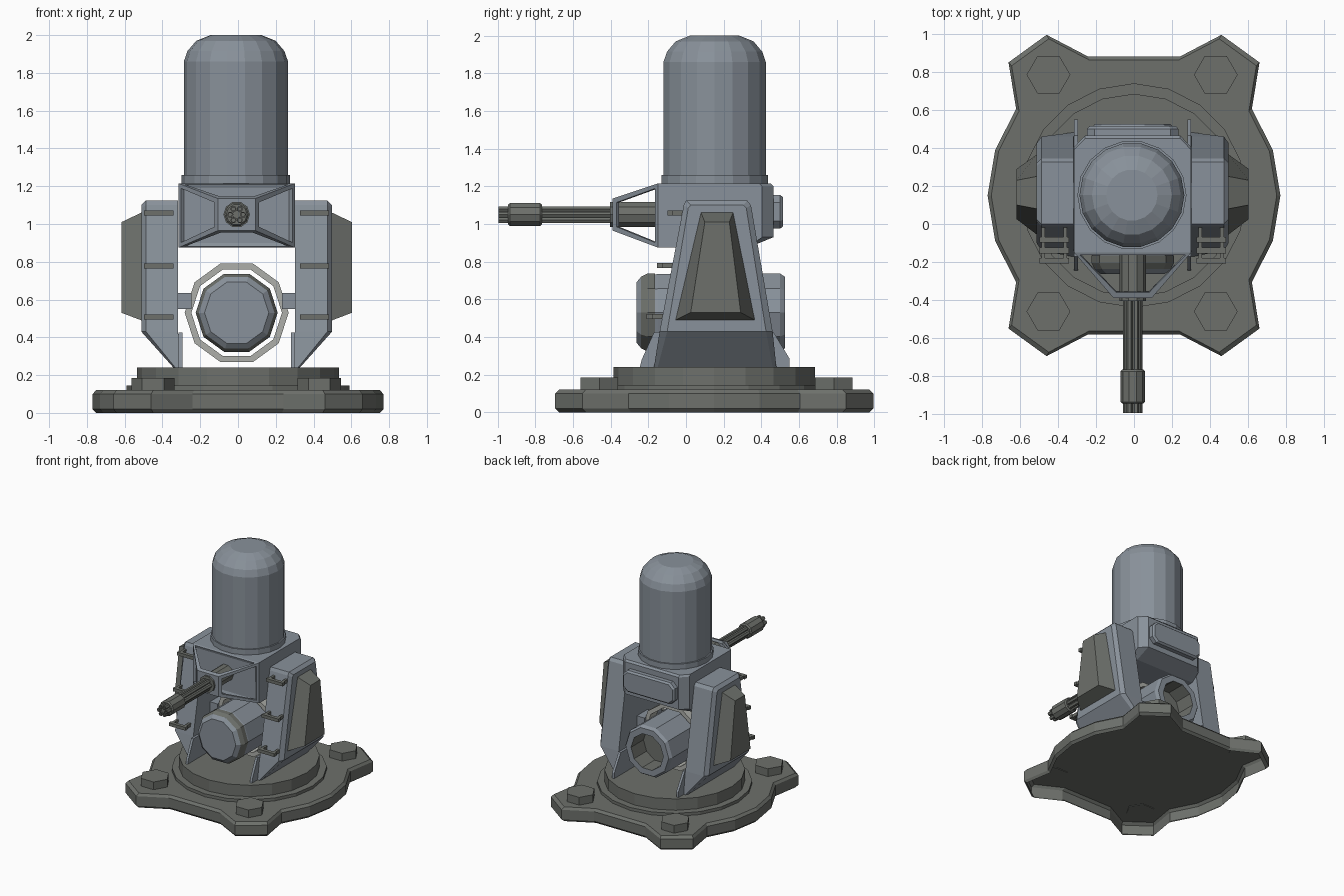
import bpy, bmesh, math

if "Cube" in bpy.data.objects:
    bpy.data.objects.remove(bpy.data.objects["Cube"])


def material(name, rgb):
    m = bpy.data.materials.new(name)
    m.diffuse_color = (*rgb, 1)
    m.use_nodes = True
    m.node_tree.nodes["Principled BSDF"].inputs["Base Color"].default_value = m.diffuse_color
    return m


BLUE = material("blue_grey_paint", (0.25, 0.285, 0.325))
OLIVE = material("dark_olive_grey", (0.153, 0.162, 0.147))
LIGHT = material("pale_grey", (0.42, 0.43, 0.40))
CX, CY = -0.007, 0.15          # turret axis


def finish(name, bm, *mats):
    bmesh.ops.recalc_face_normals(bm, faces=bm.faces[:])
    me = bpy.data.meshes.new(name)
    bm.to_mesh(me)
    bm.free()
    for m in mats:
        me.materials.append(m)
    ob = bpy.data.objects.new(name, me)
    bpy.context.collection.objects.link(ob)
    return ob


def loft(name, rings, *mats, closed=False, rule=None, first_cap=True):
    """Skin a list of equal-length point rings; cap the ends unless closed."""
    bm = bmesh.new()
    vs = [[bm.verts.new(p) for p in r] for r in rings]
    n = len(rings[0])
    pairs = list(zip(vs, vs[1:])) + ([(vs[-1], vs[0])] if closed else [])
    for a, b in pairs:
        for i in range(n):
            j = (i + 1) % n
            bm.faces.new((a[i], a[j], b[j], b[i]))
    if not closed:
        if first_cap:
            bm.faces.new(vs[0])
        bm.faces.new(vs[-1])
    bmesh.ops.recalc_face_normals(bm, faces=bm.faces[:])
    if rule:
        for f in bm.faces:
            f.material_index = rule(f)
    return finish(name, bm, *mats)


def box(name, x, y, z, mat):
    return loft(name, [[(x[0], y[0], h), (x[1], y[0], h), (x[1], y[1], h), (x[0], y[1], h)]
                       for h in z], mat)


def turn_z(name, cx, cy, prof, n, mat):
    """Round part about a vertical axis; profile is (radius, z)."""
    return loft(name, [[(cx + r * math.cos(math.tau * i / n),
                         cy + r * math.sin(math.tau * i / n), z) for i in range(n)]
                       for r, z in prof], mat)


def turn_y(name, cx, cz, prof, n, *mats, **kw):
    """Round part about a front-to-back axis; profile is (radius, y)."""
    return loft(name, [[(cx + r * math.cos(math.tau * i / n), y,
                         cz + r * math.sin(math.tau * i / n)) for i in range(n)]
                       for r, y in prof], *mats, **kw)


# Base plate with four lobed corners, open underneath
quarter = [(0.77, 0), (0.73, 0.24), (0.62, 0.455), (0.66, 0.70), (0.46, 0.845), (0.24, 0.73)]
right = [(x, -y) for x, y in quarter[:0:-1]] + quarter
outline = right + [(-x, y) for x, y in right[::-1]]
del outline[len(right) + 5 + 1:len(right) + 5 + 1]
loft("base_plate", [[(x * s, CY + y * s, z) for x, y in outline]
                    for s, z in ((0.975, 0), (1, 0.02), (1, 0.10), (0.975, 0.12))], OLIVE, first_cap=False)
turn_z("lower_turntable", 0, CY, [(0.59, 0.12), (0.59, 0.145)], 20, OLIVE)
turn_z("upper_turntable", 0, CY, [(0.535, 0.12), (0.535, 0.24)], 20, OLIVE)
for x in (-0.45, 0.43):
    for y in (-0.46, 0.785):
        turn_z("base_bolt", x, y, [(0.115, 0.115), (0.115, 0.185)], 6, OLIVE)

# Side arms, mirrored left and right
arm = [(-0.14, 0.43), (0.46, 0.43), (0.345, 1.10), (0.325, 1.125), (0.0, 1.125), (-0.012, 1.10)]
inset = [(-0.10, 0.43), (0.425, 0.43), (0.32, 1.085), (0.305, 1.10), (0.025, 1.10), (0.012, 1.085)]
panel_base = [(-0.055, 0.49), (0.365, 0.49), (0.25, 1.06), (0.08, 1.06)]
panel_face = [(0.025, 0.53), (0.29, 0.53), (0.23, 1.01), (0.10, 1.01)]
gusset = [(-0.245, 0.24), (0.55, 0.24), (0.55, 0.285), (0.465, 0.425), (-0.17, 0.425), (-0.235, 0.28)]
for s in (-1, 1):
    X = lambda x: CX + s * x
    side = lambda x, pts: [(X(x), y, z) for y, z in pts]
    loft("side_arm", [side(0.31, arm), side(0.48, arm), side(0.505, inset)], BLUE)
    loft("arm_foot", [[(X(0.31), -0.14, 0.43), (X(0.48), -0.14, 0.43), (X(0.505), -0.10, 0.43),
                       (X(0.505), 0.425, 0.43), (X(0.48), 0.46, 0.43), (X(0.31), 0.46, 0.43)],
                      [(X(0.30), -0.17, 0.24), (X(0.325), -0.17, 0.24), (X(0.335), -0.15, 0.24),
                       (X(0.335), 0.46, 0.24), (X(0.325), 0.48, 0.24), (X(0.30), 0.48, 0.24)]], BLUE)
    loft("foot_gusset", [side(0.288, gusset), side(0.308, gusset)], BLUE)
    loft("arm_panel", [side(0.495, panel_base), side(0.505, panel_base), side(0.61, panel_face)], OLIVE)
    # U-shaped climbing steps on the sloping front of the arm
    for z in (1.06, 0.78, 0.51):
        y = -0.14 + 0.14 * (z - 0.43) / 0.695
        for x in (0.345, 0.46):
            box("step_side", sorted((X(x), X(x + 0.02))), (y - 0.08, y + 0.03), (z - 0.015, z + 0.012), OLIVE)
        box("step_bar", sorted((X(0.335), X(0.49))), (y - 0.085, y - 0.055), (z - 0.015, z + 0.012), OLIVE)
    box("drum_bracket", sorted((X(0.24), X(0.32))), (0.08, 0.22), (0.55, 0.635), BLUE)

# Ammunition drum slung between the arms, with hollow rear
DZ = 0.53
turn_y("drum_front", CX, DZ, [(0.17, -0.262), (0.20, -0.238), (0.217, -0.205), (0.217, -0.165)], 10, OLIVE, BLUE,
       rule=lambda f: int(f.normal.y < -0.6))
turn_y("drum_body", CX, DZ, [(0.21, -0.17), (0.215, -0.15), (0.217, 0.50), (0.20, 0.525), (0.15, 0.525), (0.15, 0.36)],
       10, BLUE, OLIVE, rule=lambda f: int(f.calc_center_median().y > 0.3 and all(
           math.hypot(v.co.x - CX, v.co.z - DZ) < 0.16 for v in f.verts)))
turn_y("drum_ring", CX, DZ, [(0.24, 0.10), (0.275, 0.10), (0.275, 0.20), (0.24, 0.20)], 10, LIGHT, closed=True)

# Gun housing: side profile with chamfered back
prof = [(-0.15, 0.875), (0.33, 0.875), (0.465, 0.93), (0.465, 1.20), (0.45, 1.215), (-0.15, 1.215)]
chamfer = [(y if y < 0.4 else y - 0.06, z) for y, z in prof]
loft("gun_housing", [[(CX + x, y, z) for y, z in p]
                     for x, p in ((-0.308, chamfer), (-0.25, prof), (0.25, prof), (0.308, chamfer))], BLUE)
hatch = [(-0.24, 1.015), (-0.20, 0.975), (0.20, 0.975), (0.24, 1.015),
         (0.24, 1.115), (0.20, 1.155), (-0.20, 1.155), (-0.24, 1.115)]
loft("rear_hatch", [[(CX + x * s, y, 1.065 + (z - 1.065) * t) for x, z in hatch]
                    for s, t, y in ((1, 1, 0.45), (1, 1, 0.50), (0.95, 0.86, 0.515))], BLUE)

# Open pyramid frame around the barrels
bm = bmesh.new()
back = [bm.verts.new((CX + x, -0.15, z)) for x, z in ((-0.308, 0.875), (0.308, 0.875), (0.308, 1.215), (-0.308, 1.215))]
front = [bm.verts.new((CX + x, -0.39, z)) for x, z in ((-0.10, 0.965), (0.10, 0.965), (0.10, 1.135), (-0.10, 1.135))]
walls = [bm.faces.new((back[i], back[(i + 1) % 4], front[(i + 1) % 4], front[i])) for i in range(4)]
bm.faces.new(front)
bmesh.ops.recalc_face_normals(bm, faces=bm.faces[:])
bmesh.ops.inset_individual(bm, faces=walls, thickness=0.034)
bmesh.ops.delete(bm, geom=walls, context='FACES')
frame = finish("barrel_frame", bm, BLUE)
thick = frame.modifiers.new("thickness", 'SOLIDIFY')
thick.thickness, thick.offset = 0.022, -1

# Rotary gun
GZ = 1.05
turn_y("gun_shroud", CX, GZ, [(0.07, -0.14), (0.07, -0.405)], 10, OLIVE)
turn_y("muzzle_sleeve", CX, GZ, [(0.055, -0.765), (0.064, -0.775), (0.064, -0.935), (0.055, -0.945)], 10, OLIVE)
turn_y("barrel_core", CX, GZ, [(0.025, -0.39), (0.025, -0.98)], 6, OLIVE)
for i in range(6):
    a = math.tau * i / 6
    turn_y("gun_barrel", CX + 0.034 * math.cos(a), GZ + 0.034 * math.sin(a),
           [(0.017, -0.39), (0.017, -0.995), (0.010, -0.995), (0.010, -0.97)], 6, OLIVE)

# Radar dome
turn_z("dome_collar", CX - 0.004, 0.152, [(0.287, 1.20), (0.287, 1.26)], 18, BLUE)
turn_z("radar_dome", CX - 0.004, 0.152, [(0.276, 1.25), (0.276, 1.86), (0.257, 1.915), (0.21, 1.97), (0.135, 2.0)], 18, BLUE)
